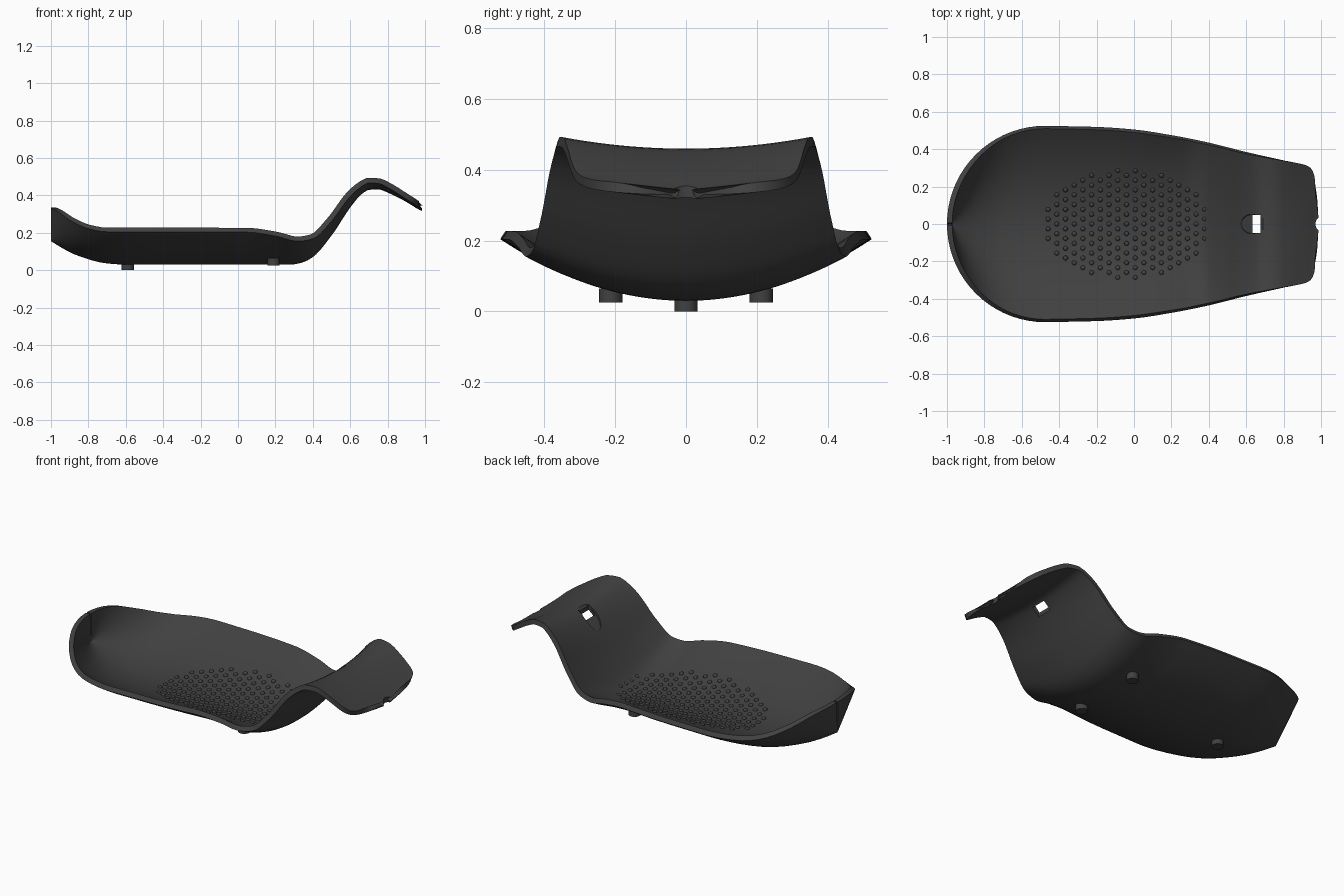
import bpy
import bmesh
import math
from mathutils import Matrix, Vector

cube = bpy.data.objects.get("Cube")
if cube:
    bpy.data.objects.remove(cube, do_unlink=True)

THICK = 0.028
GREY = (0.052, 0.052, 0.052, 1.0)

mat = bpy.data.materials.new("charcoal plastic")
mat.use_nodes = True
mat.diffuse_color = GREY
bsdf = next(n for n in mat.node_tree.nodes if n.type == "BSDF_PRINCIPLED")
bsdf.inputs["Base Color"].default_value = GREY
bsdf.inputs["Roughness"].default_value = 0.6


def smooth_profile(points):
    """Return a smooth function through the (x, value) points, without overshoot."""
    xs, vs = zip(*points)
    n = len(xs)
    d = [(vs[i + 1] - vs[i]) / (xs[i + 1] - xs[i]) for i in range(n - 1)]
    m = [d[0]]
    for a, b in zip(d, d[1:]):
        m.append(2 * a * b / (a + b) if a * b > 0 else 0.0)
    m.append(d[-1])

    def value(x):
        i = max(0, min(n - 2, sum(x >= k for k in xs) - 1))
        h = xs[i + 1] - xs[i]
        t = (x - xs[i]) / h
        return ((1 + 2 * t) * (1 - t) ** 2 * vs[i] + t * (1 - t) ** 2 * h * m[i]
                + t * t * (3 - 2 * t) * vs[i + 1] + t * t * (t - 1) * h * m[i + 1])
    return value


# Underside height along the centre line and along the rim
centre = smooth_profile([(-1, .155), (-.925, .11), (-.85, .075), (-.7, .036), (-.6, .03),
                         (.28, .03), (.34, .04), (.4, .07), (.5, .185), (.6, .335),
                         (.65, .395), (.7, .43), (.75, .432), (.8, .415), (.9, .365),
                         (.96, .328), (.985, .315)])
rim = smooth_profile([(-1, .335), (-.97, .318), (-.9, .268), (-.8, .222), (-.7, .205),
                      (.05, .203), (.2, .183), (.32, .155), (.4, .168), (.5, .262),
                      (.6, .395), (.65, .44), (.7, .466), (.75, .464), (.8, .442),
                      (.9, .38), (.96, .342), (.985, .33)])
# Half width in front of the round end
side = smooth_profile([(-.475, .525), (-.2, .519), (0, .505), (.2, .475), (.4, .435),
                       (.6, .385), (.8, .34), (.9, .318), (.93, .302), (.955, .26),
                       (.97, .2), (.98, .13), (.985, .05)])


def half_width(x):
    if x < -.475:
        return max(.006, math.sqrt(max(0, .525 ** 2 - (x + .475) ** 2)))
    return side(x)


def underside(x, s):
    """Point on the underside; s runs from -1 to 1 across the width."""
    low = centre(x)
    return Vector((x, s * half_width(x), low + (rim(x) - low) * s * s))


def add_object(name, bm):
    mesh = bpy.data.meshes.new(name)
    bm.to_mesh(mesh)
    bm.free()
    mesh.materials.append(mat)
    obj = bpy.data.objects.new(name, mesh)
    bpy.context.collection.objects.link(obj)
    return obj


def finish(obj, angle=35):
    bpy.ops.object.select_all(action="DESELECT")
    obj.select_set(True)
    bpy.context.view_layer.objects.active = obj
    for mod in list(obj.modifiers):
        bpy.ops.object.modifier_apply(modifier=mod.name)
    bpy.ops.object.shade_smooth_by_angle(angle=math.radians(angle))


# Shell: lofted dish and handle, given thickness
rows = [-.475 - .525 * math.cos(math.pi / 2 * i / 18) for i in range(18)]
rows += [-.475 + 1.375 * i / 60 for i in range(61)]
rows += [.915, .93, .943, .955, .963, .97, .975, .98, .985]
ACROSS = 40
bm = bmesh.new()
grid = [[bm.verts.new(underside(x, 2 * j / ACROSS - 1)) for j in range(ACROSS + 1)]
        for x in rows]
for a, b in zip(grid, grid[1:]):
    for j in range(ACROSS):
        bm.faces.new((a[j], a[j + 1], b[j + 1], b[j]))
shell = add_object("shell", bm)
solid = shell.modifiers.new("thickness", "SOLIDIFY")
solid.thickness = THICK
solid.offset = -1

# Cutters: oval recess, square through-hole and tip notch
cutters = []


def add_cutter(name, bm):
    obj = add_object(name, bm)
    obj.hide_render = True
    cutters.append(obj)
    mod = shell.modifiers.new(name, "BOOLEAN")
    mod.operation = "DIFFERENCE"
    mod.solver = "EXACT"
    mod.object = obj


def cylinder(bm, radius, depth, matrix, segments=32):
    bmesh.ops.create_cone(bm, cap_ends=True, segments=segments, radius1=radius,
                          radius2=radius, depth=depth, matrix=matrix)


slope = (centre(.69) - centre(.61)) / .08
normal = Vector((-slope, 0, 1)).normalized()
spot = Vector((.65, 0, centre(.65))) + normal * (THICK + .038)
bm = bmesh.new()
cylinder(bm, 1, .1, Matrix.Translation(spot) @ Matrix.Rotation(-math.atan(slope), 4, "Y")
         @ Matrix.Diagonal((.09, .052, 1, 1)))
add_cutter("recess_cutter", bm)

bm = bmesh.new()
bmesh.ops.create_cube(bm, size=1, matrix=Matrix.Translation((.655, 0, .42))
                      @ Matrix.Diagonal((.044, .096, .3, 1)))
add_cutter("hole_cutter", bm)

bm = bmesh.new()
cylinder(bm, .042, .3, Matrix.Translation((1.012, 0, .34)))
add_cutter("notch_cutter", bm)

finish(shell)
for obj in cutters:
    bpy.data.objects.remove(obj, do_unlink=True)

# Grip bumps: staggered rows of low domes inside an oval
PITCH = .0466
bm = bmesh.new()
for col in range(-9, 10):
    for k in range(-7, 8):
        x = -.04 + col * PITCH
        y = (k + .5 * (col % 2)) * PITCH * 2 / math.sqrt(3)
        if ((x + .04) / .45) ** 2 + (y / .305) ** 2 > 1:
            continue
        s = y / half_width(x)
        base = underside(x, s)
        tilt = 2 * (rim(x) - centre(x)) * s / half_width(x)
        up = Vector((0, -tilt, 1)).normalized()
        place = Matrix.Translation(base + up * THICK)
        turn = Matrix.Rotation(math.atan(tilt), 4, "X")
        bmesh.ops.create_uvsphere(bm, u_segments=10, v_segments=6, radius=1,
                                  matrix=place @ turn @ Matrix.Diagonal((.013, .013, .01, 1)))
finish(add_object("grip_bumps", bm), 60)

# Feet: one under the round end, a pair nearer the handle
for name, x, y, low, high in (("rear_foot", -.59, 0, 0, .04),
                              ("left_foot", .19, .213, .025, .065),
                              ("right_foot", .19, -.213, .025, .065)):
    bm = bmesh.new()
    cylinder(bm, .033, high - low, Matrix.Translation((x, y, (low + high) / 2)))
    finish(add_object(name, bm))
